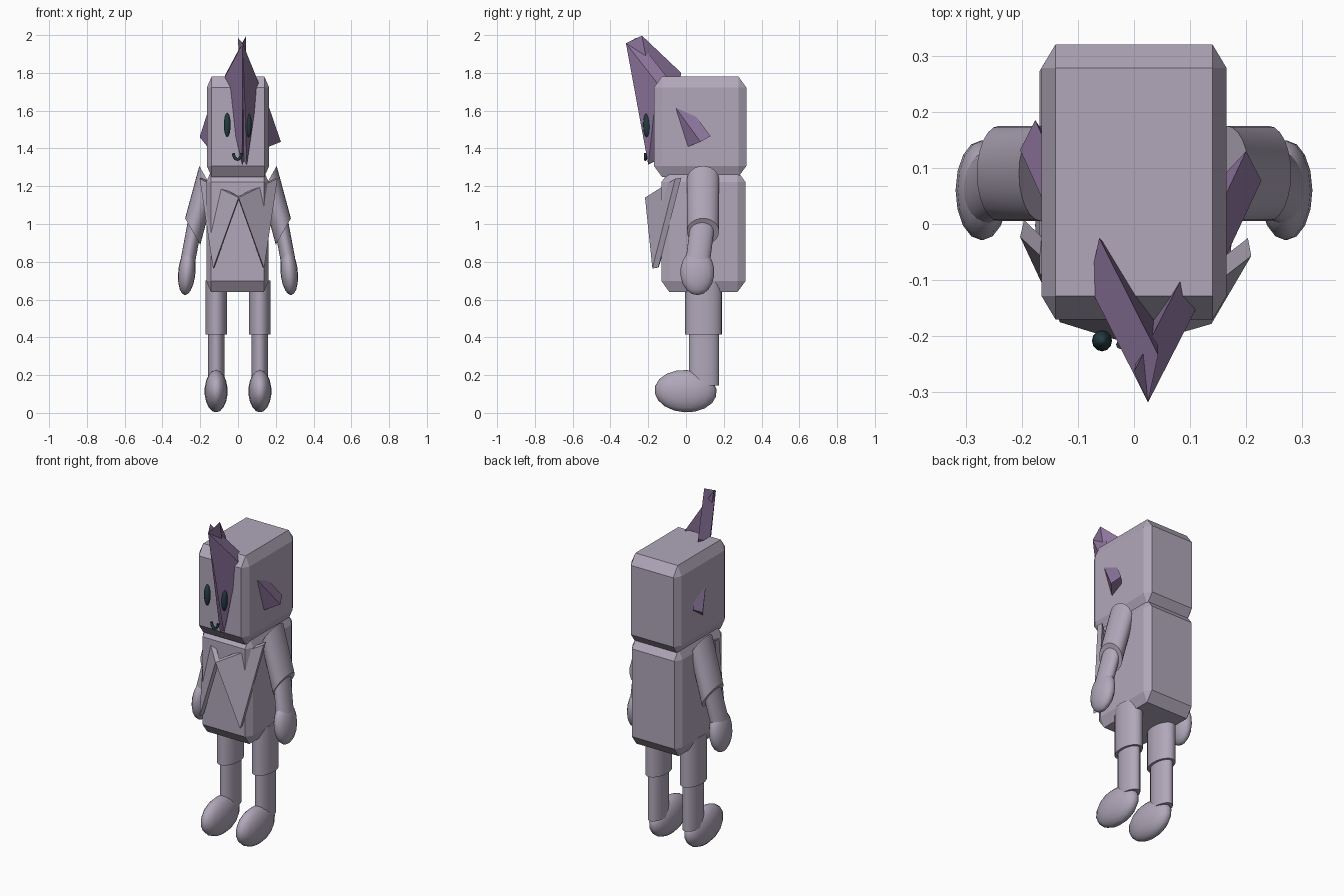
import bpy, bmesh
from math import cos, sin, pi, radians
from mathutils import Vector, Matrix

old = bpy.data.objects.get("Cube")
if old:
    bpy.data.objects.remove(old, do_unlink=True)


def material(name, rgb):
    m = bpy.data.materials.new(name)
    m.use_nodes = True
    m.diffuse_color = (*rgb, 1)
    m.node_tree.nodes["Principled BSDF"].inputs["Base Color"].default_value = (*rgb, 1)
    return m


LILAC = material("lilac_grey", (0.44, 0.39, 0.49))
PURPLE = material("dusky_purple", (0.27, 0.18, 0.34))
TEAL = material("dark_teal", (0.018, 0.045, 0.053))


def finish(name, bm, mat, smooth=None):
    bmesh.ops.recalc_face_normals(bm, faces=bm.faces[:])
    mesh = bpy.data.meshes.new(name)
    bm.to_mesh(mesh)
    bm.free()
    mesh.materials.append(mat)
    ob = bpy.data.objects.new(name, mesh)
    bpy.context.collection.objects.link(ob)
    if smooth:
        bpy.ops.object.select_all(action='DESELECT')
        ob.select_set(True)
        bpy.context.view_layer.objects.active = ob
        bpy.ops.object.shade_smooth_by_angle(angle=radians(smooth))
    return ob


def chamfer_box(name, low, high, cut, mat):
    """Box whose edges are cut by a different amount along each axis."""
    bm = bmesh.new()
    mid, half = (Vector(low) + Vector(high)) / 2, (Vector(high) - Vector(low)) / 2
    for sx in (-1, 1):
        for sy in (-1, 1):
            for sz in (-1, 1):
                for keep in range(3):
                    p = [half[i] - (0 if i == keep else cut[i]) for i in range(3)]
                    bm.verts.new(mid + Vector((sx * p[0], sy * p[1], sz * p[2])))
    bmesh.ops.convex_hull(bm, input=bm.verts[:])
    bmesh.ops.dissolve_limit(bm, angle_limit=0.02, verts=bm.verts[:], edges=bm.edges[:])
    return finish(name, bm, mat)


def tube(name, top, bottom, u, v, mat, sides=24):
    """Capped tube between two centres, with section axes u and v."""
    bm = bmesh.new()
    u, v = Vector(u), Vector(v)
    rings = []
    for c in (Vector(top), Vector(bottom)):
        rings.append([bm.verts.new(c + u * cos(2 * pi * i / sides) + v * sin(2 * pi * i / sides))
                      for i in range(sides)])
    a, b = rings
    bm.faces.new(a)
    bm.faces.new(b)
    for i in range(sides):
        j = (i + 1) % sides
        bm.faces.new((a[i], a[j], b[j], b[i]))
    return finish(name, bm, mat, 40)


def ellipsoid(name, centre, radii, mat, tilt=0, axis='Y', segments=16, rings=9):
    bm = bmesh.new()
    bmesh.ops.create_uvsphere(bm, u_segments=segments, v_segments=rings, radius=1)
    m = Matrix.Translation(centre) @ Matrix.Rotation(radians(tilt), 4, axis) @ Matrix.Diagonal((*radii, 1))
    bmesh.ops.transform(bm, matrix=m, verts=bm.verts[:])
    return finish(name, bm, mat, 60)


def tri_plate(name, corners, offset, mat):
    """Triangular plate: one triangle pushed along an offset."""
    bm = bmesh.new()
    a = [bm.verts.new(c) for c in corners]
    b = [bm.verts.new(Vector(c) + Vector(offset)) for c in corners]
    bm.faces.new(a)
    bm.faces.new(b)
    for i in range(3):
        j = (i + 1) % 3
        bm.faces.new((a[i], a[j], b[j], b[i]))
    return finish(name, bm, mat)


# Head and torso
chamfer_box("head", (-0.165, -0.17, 1.25), (0.165, 0.32, 1.78), (0.025, 0.042, 0.058), LILAC)
chamfer_box("torso", (-0.168, -0.13, 0.64), (0.162, 0.315, 1.28), (0.025, 0.042, 0.058), LILAC)

# Folded crest on the forehead
tri_plate("crest_left", [(0.025, -0.318, 1.957), (0.11, -0.152, 1.745), (0.047, -0.2, 1.315)],
          (-0.025, 0.055, 0.028), PURPLE)
tri_plate("crest_right", [(0.025, -0.318, 1.957), (-0.08, -0.11, 1.76), (0.022, -0.2, 1.315)],
          (0.018, 0.085, 0.04), PURPLE)

# Ears
tri_plate("ear_left", [(0.166, -0.053, 1.613), (0.227, 0.077, 1.435), (0.155, 0, 1.406)],
          (-0.027, 0.053, 0.03), PURPLE)
tri_plate("ear_right", [(-0.152, 0.02, 1.62), (-0.203, 0.132, 1.46), (-0.155, 0.06, 1.4)],
          (0.027, 0.053, 0.03), PURPLE)

# Chest plates that wrap past the torso corners
tri_plate("chest_plate_left", [(0.003, -0.217, 1.14), (0.209, -0.057, 1.24), (0.138, -0.178, 0.765)],
          (-0.006, 0.032, 0.005), LILAC)
tri_plate("chest_plate_right", [(0.003, -0.217, 1.14), (-0.203, -0.023, 1.24), (-0.132, -0.175, 0.765)],
          (0.007, 0.03, 0.005), LILAC)

# Eyes
for side, x in (("left", 0.055), ("right", -0.057)):
    ellipsoid("eye_" + side, (x, -0.208, 1.525), (0.018, 0.019, 0.065), TEAL, segments=12, rings=8)

# Mouth: a small upturned curve
curve = bpy.data.curves.new("mouth", 'CURVE')
curve.dimensions = '3D'
curve.bevel_depth = 0.008
curve.bevel_resolution = 2
curve.use_fill_caps = True
spline = curve.splines.new('POLY')
spline.points.add(8)
for i, p in enumerate(spline.points):
    a = pi + pi * i / 8
    p.co = (-0.003 + 0.021 * cos(a), -0.215, 1.375 + 0.033 * sin(a), 1)
curve.materials.append(TEAL)
bpy.context.collection.objects.link(bpy.data.objects.new("mouth", curve))

# Limbs, one set per side
for side, s in (("left", 1), ("right", -1)):
    tube("upper_arm_" + side, (s * 0.165, 0.09, 1.237), (s * 0.24, 0.09, 0.96),
         (0, 0.085, 0), (s * -0.04, 0, -0.07), LILAC)
    tube("forearm_" + side, (s * 0.225, 0.09, 1.02), (s * 0.27, 0.06, 0.78),
         (0, 0.065, 0), (s * -0.035, 0, -0.025), LILAC)
    ellipsoid("hand_" + side, (s * 0.271, 0.06, 0.745), (0.046, 0.09, 0.122), LILAC, tilt=s * -5)
    tube("thigh_" + side, (s * 0.115, 0.093, 0.7), (s * 0.115, 0.093, 0.415),
         (0.058, 0, 0), (0, 0.097, 0), LILAC)
    tube("shin_" + side, (s * 0.115, 0.095, 0.46), (s * 0.115, 0.095, 0.145),
         (0.044, 0, 0), (0, 0.08, 0), LILAC)
    ellipsoid("foot_" + side, (s * 0.116, -0.002, 0.115), (0.061, 0.165, 0.112), LILAC, tilt=-3, axis='X')
